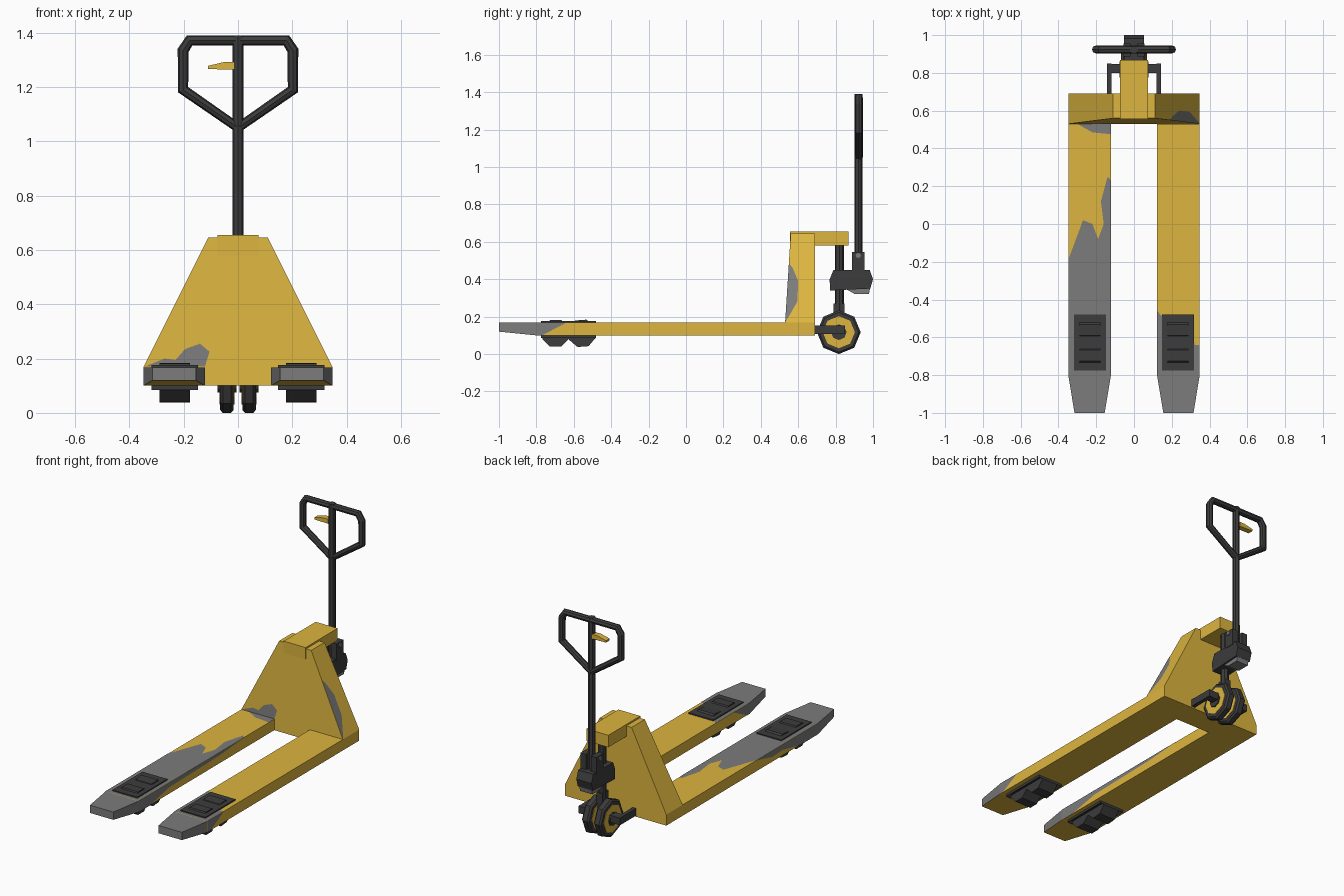
import bpy, bmesh, math
from mathutils import Matrix

if "Cube" in bpy.data.objects:
    bpy.data.objects.remove(bpy.data.objects["Cube"])


def paint(name, r, g, b):
    m = bpy.data.materials.new(name)
    m.diffuse_color = (r, g, b, 1)
    m.use_nodes = True
    m.node_tree.nodes["Principled BSDF"].inputs["Base Color"].default_value = m.diffuse_color
    return m


YELLOW = paint("yellow_paint", .72, .46, .05)
DARK = paint("dark_metal", .045, .045, .047)
STEEL = paint("worn_steel", .2, .2, .2)


def finish(name, bm, *mats):
    bmesh.ops.recalc_face_normals(bm, faces=bm.faces)
    me = bpy.data.meshes.new(name)
    bm.to_mesh(me)
    bm.free()
    for m in mats:
        me.materials.append(m)
    ob = bpy.data.objects.new(name, me)
    bpy.context.collection.objects.link(ob)
    return ob


def box(name, x, y, z, mat, recess=0):
    bm = bmesh.new()
    bmesh.ops.create_cube(bm, size=1)
    for v in bm.verts:
        v.co = [(a + b) / 2 + c * (b - a) for (a, b), c in zip((x, y, z), v.co)]
    if recess:
        bm.normal_update()
        under = [f for f in bm.faces if f.normal.z < -.5]
        bmesh.ops.inset_region(bm, faces=under, thickness=.025, depth=-recess)
    return finish(name, bm, mat)


def loft(name, sections, mats, tip_steel=False):
    """Skin matching point loops; optionally colour the first span as worn steel."""
    bm = bmesh.new()
    rings = [[bm.verts.new(p) for p in s] for s in sections]
    n = len(rings[0])
    caps = [bm.faces.new(rings[0]), bm.faces.new(rings[-1])]
    caps[0].material_index = int(tip_steel)
    for k in range(len(rings) - 1):
        for i in range(n):
            j = (i + 1) % n
            f = bm.faces.new((rings[k][i], rings[k][j], rings[k + 1][j], rings[k + 1][i]))
            f.material_index = int(tip_steel and k == 0 and i != 0)
    return finish(name, bm, *mats)


def side_profile(name, yz, half, mat):
    return loft(name, [[(x, y, z) for y, z in yz] for x in (-half, half)], [mat])


def disc(name, x, y, z, r, width, mat, turn=0, bevel=0):
    """Eight-sided cylinder on the x axis."""
    bm = bmesh.new()
    bmesh.ops.create_cone(bm, cap_ends=True, segments=8, radius1=r, radius2=r, depth=width)
    if bevel:
        rims = [e for e in bm.edges if abs(e.verts[0].co.z - e.verts[1].co.z) < 1e-5]
        bmesh.ops.bevel(bm, geom=rims, offset=bevel, segments=1, affect='EDGES')
    bmesh.ops.rotate(bm, verts=bm.verts, matrix=Matrix.Rotation(math.pi / 2, 3, 'Y'))
    bmesh.ops.rotate(bm, verts=bm.verts, matrix=Matrix.Rotation(turn, 3, 'X'))
    bmesh.ops.translate(bm, verts=bm.verts, vec=(x, y, z))
    return finish(name, bm, mat)


def patch(name, pts):
    bm = bmesh.new()
    bm.faces.new([bm.verts.new(p) for p in pts])
    return finish(name, bm, STEEL)


def tube(name, pts, r, closed=False):
    cu = bpy.data.curves.new(name, 'CURVE')
    cu.dimensions = '3D'
    cu.bevel_depth, cu.bevel_resolution, cu.use_fill_caps = r, 2, True
    sp = cu.splines.new('POLY')
    sp.points.add(len(pts) - 1)
    for p, c in zip(sp.points, pts):
        p.co = (*c, 1)
    sp.use_cyclic_u, sp.use_smooth = closed, False
    cu.materials.append(DARK)
    ob = bpy.data.objects.new(name, cu)
    bpy.context.collection.objects.link(ob)
    return ob


# Forks, load rollers, steering wheels and axle arms on both sides
for s, side in ((-1, "left"), (1, "right")):
    def ring(y, a, b, z):
        return [(s * a, y, z), (s * b, y, z), (s * b, y, .168), (s * a, y, .168)]
    loft(side + "_fork", [ring(-1, .155, .315, .12), ring(-.8, .122, .348, .10),
                          ring(.53, .122, .348, .10)], [YELLOW, STEEL], True)
    cx = s * .233
    box(side + "_roller_frame", (cx - .085, cx + .085), (-.775, -.48), (.085, .176), DARK, .013)
    for i, y in enumerate((-.697, -.556)):
        disc(f"{side}_load_roller_{i + 1}", cx, y, .111, .077, .112, DARK,
             math.pi / 8 + .08 * i)
    wx = s * .041
    disc(side + "_tyre", wx, .817, .117, .117, .05, DARK, bevel=.01)
    disc(side + "_wheel_rim", wx, .817, .117, .086, .056, YELLOW)
    disc(side + "_wheel_hub", wx, .817, .117, .042, .07, DARK)
    box(side + "_axle_arm", sorted((s * .118, s * .142)), (.68, .85), (.108, .152), DARK)
    box(side + "_axle_stub", sorted((s * .05, s * .12)), (.80, .848), (.108, .152), DARK)

# Tapered chassis tower and its cap
outline = [(-.348, .10), (.348, .10), (.348, .168), (.11, .645), (-.11, .645), (-.348, .168)]
loft("chassis", [[(x, .56 if z > .5 else .53, z) for x, z in outline],
                 [(x, .69, z) for x, z in outline]], [YELLOW])
box("chassis_cap", (-.075, .075), (.555, .868), (.58, .655), YELLOW)

# Worn paint patches on the fork tops
left_top = [(-.348, -.8), (-.348, -.19), (-.27, .02), (-.22, 0), (-.19, -.08), (-.16, 0),
            (-.175, .12), (-.14, .25), (-.122, .23), (-.122, -.8)]
right_top = [(.122, -.8), (.122, -.46), (.15, -.49), (.31, -.52), (.32, -.64), (.348, -.64), (.348, -.8)]
heel = [(-.30, .53), (-.22, .485), (-.122, .475), (-.122, .53)]
for name, pts in (("left_fork_wear", left_top), ("right_fork_wear", right_top), ("heel_wear", heel)):
    patch(name, [(x, y, .1695) for x, y in pts])

# Worn paint patches on the fork sides
short = [(-.8, .10), (-.77, .10), (-.64, .168), (-.8, .168)]
long = [(-.8, .10), (-.62, .10), (-.45, .135), (-.35, .13), (-.19, .168), (-.8, .168)]
inner = [(-.8, .10), (-.7, .10), (-.5, .14), (0, .15), (.23, .168), (-.8, .168)]
for name, x, pts in (("right_outer_wear", .3495, short), ("right_inner_wear", .1205, short),
                     ("left_outer_wear", -.3495, long), ("left_inner_wear", -.1205, inner)):
    patch(name, [(x, y, z) for y, z in pts])

# Worn paint patches on the tower
front = [(-.346, .17), (-.27, .20), (-.23, .195), (-.195, .235), (-.14, .255), (-.105, .225), (-.122, .17)]
patch("tower_front_wear", [(x, .5285 + (z - .168) * .063, z) for x, z in front])
flank = [(.53, .17), (.55, .20), (.595, .28), (.60, .39), (.57, .46), (.55, .485)]
patch("tower_side_wear", [(.3495 - (z - .168) * .499, y, z + .001) for y, z in flank])

# Pump column and hydraulic block
tube("pump_column", [(0, .82, .12), (0, .82, .585)], .024)
box("wheel_yoke", (-.02, .02), (.788, .848), (.10, .27), DARK)
side_profile("pump_block", [(.77, .34), (.985, .35), (1, .40), (.982, .45), (.788, .45), (.768, .40)], .052, DARK)
side_profile("pump_foot", [(.86, .345), (.90, .322), (.978, .322), (.985, .355)], .042, STEEL)
for s, side in ((-1, "left"), (1, "right")):
    box(side + "_handle_lug", sorted((s * .018, s * .055)), (.887, .955), (.44, .545), DARK)
disc("handle_pivot", 0, .921, .527, .014, .122, STEEL)

# Steering handle with loop grip and release lever
tube("handle_shaft", [(0, .922, .44), (0, .922, 1.39)], .021)
half = [(.202, 1.19), (.202, 1.335), (.178, 1.372)]
loop = [(0, 1.05)] + half + [(-x, z) for x, z in reversed(half)]
tube("handle_loop", [(x, .924, z) for x, z in loop], .021, True)
lever = [(-.11, 1.266), (-.015, 1.264), (-.015, 1.292), (-.05, 1.292), (-.11, 1.278)]
loft("release_lever", [[(x, y, z) for x, z in lever] for y in (.905, .94)], [YELLOW])
